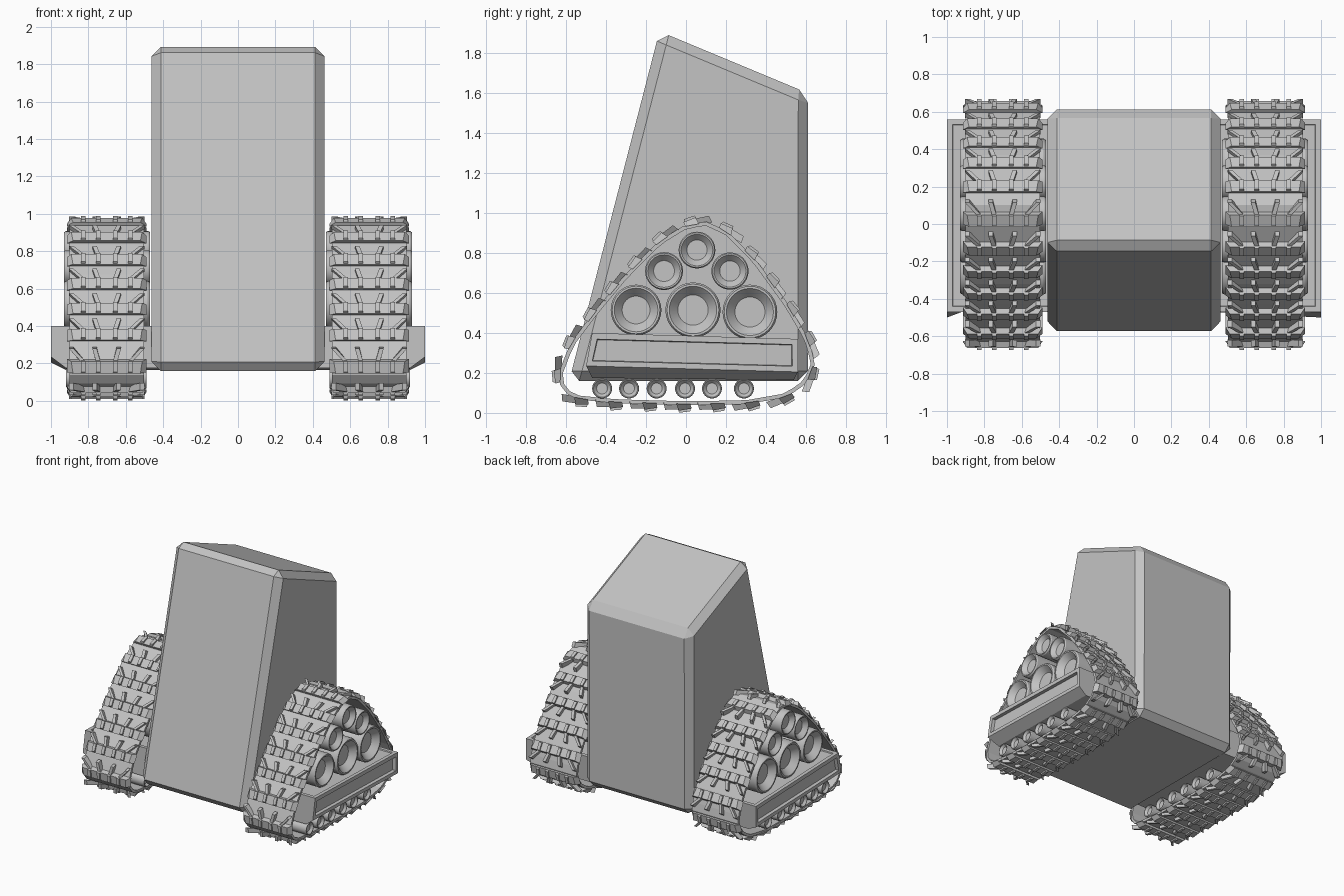
import bpy, bmesh, math
from mathutils import Vector

if "Cube" in bpy.data.objects:
    bpy.data.objects.remove(bpy.data.objects["Cube"])

grey = bpy.data.materials.new("plain grey")
grey.diffuse_color = (0.55, 0.55, 0.55, 1)
grey.use_nodes = True
grey.node_tree.nodes["Principled BSDF"].inputs["Base Color"].default_value = grey.diffuse_color


def finish(name, bm, mirror=True, bevel=0, smooth=False):
    bmesh.ops.recalc_face_normals(bm, faces=bm.faces)
    me = bpy.data.meshes.new(name)
    bm.to_mesh(me)
    bm.free()
    ob = bpy.data.objects.new(name, me)
    bpy.context.collection.objects.link(ob)
    me.materials.append(grey)
    if smooth:
        bpy.ops.object.select_all(action='DESELECT')
        ob.select_set(True)
        bpy.context.view_layer.objects.active = ob
        bpy.ops.object.shade_smooth_by_angle(angle=math.radians(30))
    if bevel:
        m = ob.modifiers.new("chamfer", 'BEVEL')
        m.width, m.segments = bevel, 1
    if mirror:
        ob.modifiers.new("mirror", 'MIRROR')
    return ob


def loft(bm, a, b):
    """Closed solid between two matching point loops."""
    va, vb = [bm.verts.new(p) for p in a], [bm.verts.new(p) for p in b]
    n = len(va)
    bm.faces.new(va)
    bm.faces.new(vb[::-1])
    for i in range(n):
        j = (i + 1) % n
        bm.faces.new((va[i], vb[i], vb[j], va[j]))


# tall leaning hull with chamfered edges
bm = bmesh.new()
prof = [(-0.585, 0.16), (-0.133, 1.91), (0.612, 1.60), (0.61, 0.16)]
loft(bm, [(-0.463, y, z) for y, z in prof], [(0.463, y, z) for y, z in prof])
finish("hull", bm, mirror=False, bevel=0.05)

# side sponson: box with chamfered underside and recessed panels
bm = bmesh.new()
front = [(0.42, -0.47, 0.40), (1, -0.47, 0.40), (1, -0.50, 0.235), (0.92, -0.47, 0.175), (0.42, -0.47, 0.175)]
back = [(0.42, 0.56, 0.37), (1, 0.56, 0.37), (1, 0.56, 0.205), (0.92, 0.54, 0.165), (0.42, 0.54, 0.165)]
loft(bm, front, back)
bmesh.ops.recalc_face_normals(bm, faces=bm.faces)
bm.normal_update()
for axis, depth in ((0, -0.025), (2, -0.008)):
    f = max(bm.faces, key=lambda f: f.normal[axis] * f.calc_area() if f.normal[axis] > 0.9 else 0)
    bmesh.ops.inset_region(bm, faces=[f], thickness=0.04)
    bmesh.ops.inset_region(bm, faces=[f], thickness=0.004, depth=depth)
finish("sponson", bm)

# track path (y, z), counter-clockwise seen from the right
path = [(0.10, 0.945), (0.0, 0.93), (-0.13, 0.85), (-0.30, 0.68), (-0.45, 0.50), (-0.57, 0.34),
        (-0.625, 0.2), (-0.615, 0.12), (-0.55, 0.08), (-0.35, 0.06), (0, 0.05), (0.3, 0.055),
        (0.5, 0.09), (0.60, 0.16), (0.635, 0.25), (0.60, 0.37), (0.50, 0.54), (0.34, 0.76), (0.2, 0.90)]
P = [Vector(p) for p in path]
N = len(P)
lens = [(P[(i + 1) % N] - P[i]).length for i in range(N)]
total = sum(lens)


def at(d):
    d %= total
    for i in range(N):
        if d <= lens[i]:
            return P[i].lerp(P[(i + 1) % N], d / lens[i])
        d -= lens[i]
    return P[0]


def frame(d):
    t = (at(d + 0.04) - at(d - 0.04)).normalized()
    return at(d), t, Vector((t.y, -t.x))


XC, HW = 0.702, 0.213

# track belt: thin closed band
bm = bmesh.new()
rings = []
K = 60
for k in range(K):
    p, t, n = frame(total * k / K)
    rings.append([bm.verts.new((x, *(p + n * h))) for x, h in
                  ((XC - 0.2, -0.008), (XC + 0.2, -0.008), (XC + 0.2, 0.012), (XC - 0.2, 0.012))])
for k in range(K):
    a, b = rings[k], rings[(k + 1) % K]
    for i in range(4):
        j = (i + 1) % 4
        bm.faces.new((a[i], a[j], b[j], b[i]))
finish("track_belt", bm)

# track treads: cross bar, fanned ribs and studs on each link
bm = bmesh.new()
LINKS = 20
for k in range(LINKS):
    p, t, n = frame(total * (k + 0.4) / LINKS)

    def pt(x, s, h):
        q = p - t * s + n * h
        return (XC + x, q.x, q.y)

    # cross bar, narrower on its outer face
    loft(bm, [pt(x, s, 0.005) for x, s in ((-HW, -0.035), (HW, -0.035), (HW, 0.035), (-HW, 0.035))],
         [pt(x, s, h) for x, s, h in ((-0.18, -0.042, 0.028), (0.18, -0.042, 0.028),
                                      (0.19, 0.022, 0.04), (-0.19, 0.022, 0.04))])
    for x0, x1 in ((-0.125, -0.19), (-0.045, -0.065), (0.045, 0.065), (0.125, 0.19)):
        w = 0.012
        # rib fanning out towards the next bar
        loft(bm, [pt(x0 - w, 0.02, 0), pt(x0 + w, 0.02, 0), pt(x0 + w, 0.02, 0.034), pt(x0 - w, 0.02, 0.034)],
             [pt(x1 - w, 0.10, 0), pt(x1 + w, 0.10, 0), pt(x1 + w, 0.09, 0.036), pt(x1 - w, 0.09, 0.036)])
        # stud on the bar
        loft(bm, [pt(x0 - w, -0.04, 0.02), pt(x0 + w, -0.04, 0.02), pt(x0 + w, 0.03, 0.02), pt(x0 - w, 0.03, 0.02)],
             [pt(x0 - w, -0.035, 0.042), pt(x0 + w, -0.035, 0.042), pt(x0 + w, 0.02, 0.05), pt(x0 - w, 0.02, 0.05)])
finish("track_treads", bm)


# wheels: turned profile with dished outer and inner faces
def wheel(bm, y, z, r, x0, x1, seg=32):
    d = 0.35 * r
    prof = [(x0 + d, 0), (x0 + d, 0.55), (x0, 0.86), (x0, 0.94), (x0 + 0.1 * r, 1),
            (x1 - 0.1 * r, 1), (x1, 0.94), (x1, 0.86), (x1 - d, 0.55), (x1 - d, 0)]
    vs = [bm.verts.new((x, y, z + q * r)) for x, q in prof]
    es = [bm.edges.new(e) for e in zip(vs, vs[1:])]
    bmesh.ops.spin(bm, geom=vs + es, cent=(0, y, z), axis=(1, 0, 0), angle=2 * math.pi, steps=seg)
    bmesh.ops.remove_doubles(bm, verts=bm.verts, dist=0.0004)


bm = bmesh.new()
for y, z, r in ((-0.25, 0.515, 0.127), (0.035, 0.515, 0.138), (0.32, 0.505, 0.137),
                (-0.11, 0.71, 0.095), (0.22, 0.71, 0.093), (0.055, 0.815, 0.092)):
    wheel(bm, y, z, r, 0.47, 0.93)
finish("drive_wheels", bm, smooth=True)

bm = bmesh.new()
for y in (-0.42, -0.285, -0.147, -0.005, 0.13, 0.29):
    wheel(bm, y, 0.122, 0.05, 0.49, 0.92, 24)
finish("road_wheels", bm, smooth=True)
